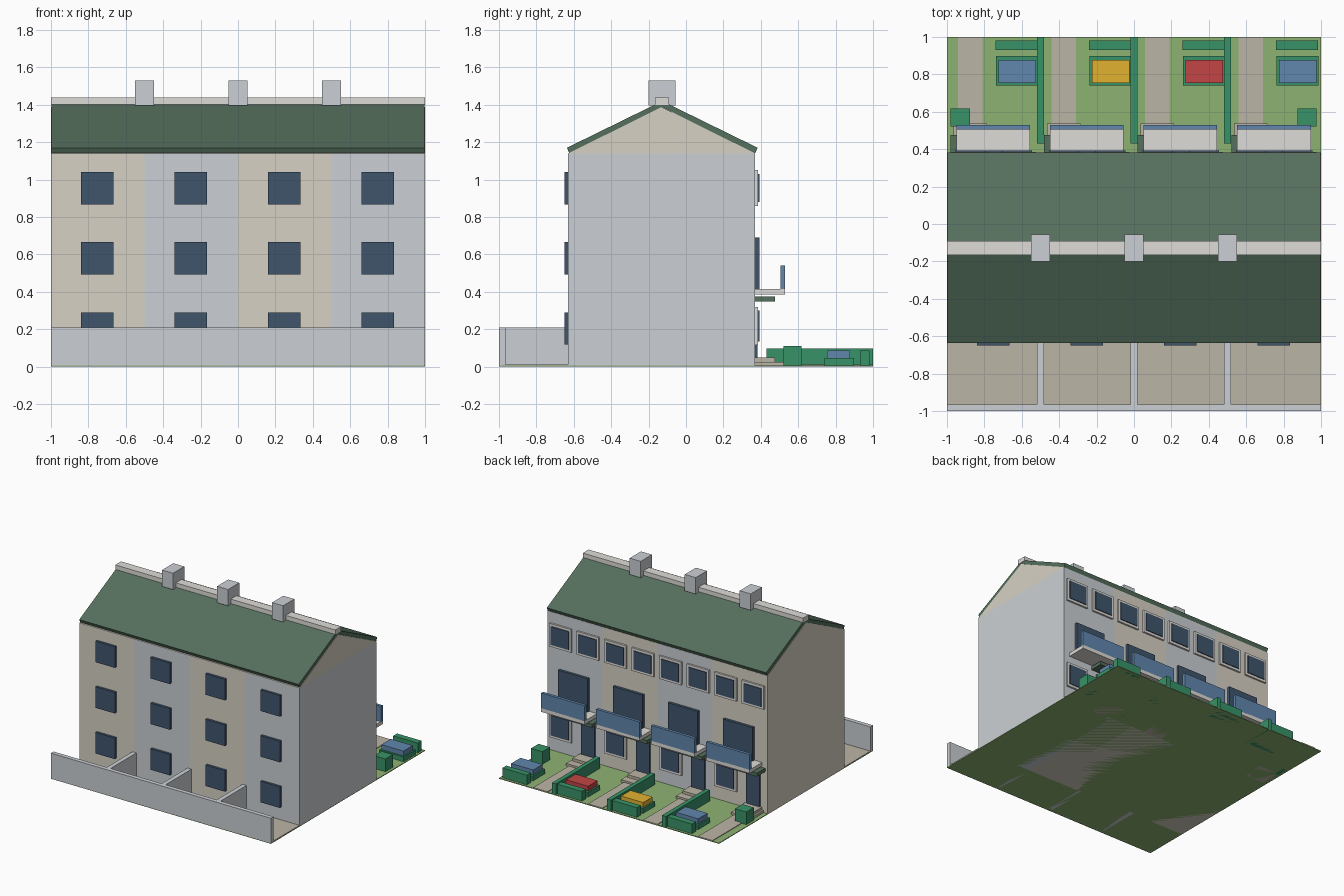
import bpy

if "Cube" in bpy.data.objects:
    bpy.data.objects.remove(bpy.data.objects["Cube"])

MATS = {}
COLOURS = {
    "cream": (0.68, 0.64, 0.55), "pale_grey": (0.60, 0.63, 0.66), "trim": (0.74, 0.72, 0.69),
    "slate_green": (0.09, 0.16, 0.11), "dark_glass": (0.05, 0.09, 0.15), "blue": (0.12, 0.24, 0.42),
    "paving": (0.50, 0.46, 0.38), "grass": (0.27, 0.45, 0.17), "hedge": (0.04, 0.29, 0.14),
    "yellow": (0.75, 0.45, 0.03), "red": (0.55, 0.06, 0.06),
}


def paint(ob, colour):
    if colour not in MATS:
        m = bpy.data.materials.new(colour)
        m.diffuse_color = (*COLOURS[colour], 1)
        m.use_nodes = True
        m.node_tree.nodes["Principled BSDF"].inputs["Base Color"].default_value = m.diffuse_color
        MATS[colour] = m
    ob.data.materials.append(MATS[colour])
    return ob


def box(name, x0, x1, y0, y1, z0, z1, colour):
    bpy.ops.mesh.primitive_cube_add(size=1, location=((x0 + x1) / 2, (y0 + y1) / 2, (z0 + z1) / 2))
    ob = bpy.context.object
    ob.name = name
    ob.scale = (x1 - x0, y1 - y0, z1 - z0)
    bpy.ops.object.transform_apply(location=False, rotation=False, scale=True)
    return paint(ob, colour)


def prism(name, profile, x0, x1, colour):
    """Extrude a (y, z) profile along x."""
    n = len(profile)
    verts = [(x, y, z) for x in (x0, x1) for y, z in profile]
    faces = [tuple(range(n - 1, -1, -1)), tuple(range(n, 2 * n))]
    faces += [(i, (i + 1) % n, (i + 1) % n + n, i + n) for i in range(n)]
    me = bpy.data.meshes.new(name)
    me.from_pydata(verts, [], faces)
    ob = bpy.data.objects.new(name, me)
    bpy.context.collection.objects.link(ob)
    return paint(ob, colour)


def framed_window(name, cx, z0, z1):
    """Rear window: pale surround with dark pane standing just proud of it."""
    box(name + "_frame", cx - 0.10, cx + 0.10, 0.36, 0.385, z0, z1, "trim")
    box(name + "_pane", cx - 0.08, cx + 0.08, 0.37, 0.392, z0 + 0.02, z1 - 0.02, "dark_glass")


FRONT, BACK, RIDGE = -0.63, 0.37, -0.13

# Ground
box("lawn_base", -1, 1, -1, 1, 0, 0.006, "grass")
box("yard_paving", -1, 1, -0.98, FRONT, 0.004, 0.011, "paving")

# Front yard walls
box("yard_front_wall", -1, 1, -1, -0.965, 0, 0.21, "pale_grey")
for x in (-0.5, 0, 0.5):
    box("yard_divider", x - 0.018, x + 0.018, -0.97, FRONT + 0.01, 0, 0.21, "pale_grey")

# Roof, gables, ridge cap and chimneys
prism("gable_attic", [(FRONT, 1.14), (BACK, 1.14), (RIDGE, 1.388)], -1, 1, "cream")
for side, name in ((-1, "front_roof_slope"), (1, "back_roof_slope")):
    pts = [(0, 1.388), (0.496, 1.14), (0.51, 1.17), (0, 1.42)]
    pts = [(RIDGE + 0.003 + side * y, z) for y, z in pts]
    prism(name, pts if side > 0 else pts[::-1], -0.997, 0.997, "slate_green")
box("ridge_cap", -1, 1, -0.165, -0.09, 1.40, 1.438, "trim")
for x in (-0.5, 0, 0.5):
    box("chimney", x - 0.05, x + 0.05, -0.20, -0.055, 1.395, 1.53, "pale_grey")

# Four terraced houses, each half a unit wide
beds = ("blue", "yellow", "red", "blue")
for i in range(4):
    x = -1 + 0.5 * i
    box("house_walls", x, x + 0.5, FRONT, BACK, 0, 1.14, ("cream", "pale_grey")[i % 2])

    # Front windows on three floors
    for z in (0.117, 0.492, 0.867):
        box("front_window", x + 0.16, x + 0.335, FRONT - 0.02, FRONT + 0.01, z, z + 0.173, "dark_glass")

    # Rear windows, balcony door and entrance door
    for cx in (0.125, 0.375):
        framed_window("top_window", x + cx, 0.86, 1.05)
    framed_window("ground_window", x + 0.375, 0.115, 0.32)
    box("balcony_door", x + 0.12, x + 0.39, 0.36, 0.392, 0.41, 0.69, "dark_glass")
    box("entrance_door", x + 0.065, x + 0.185, 0.36, 0.383, 0.05, 0.32, "dark_glass")

    # Balcony with glazed parapet, door canopy, steps
    box("balcony_slab", x + 0.05, x + 0.445, 0.365, 0.53, 0.385, 0.415, "trim")
    box("balcony_panel", x + 0.05, x + 0.445, 0.505, 0.53, 0.41, 0.54, "blue")
    box("door_canopy", x + 0.02, x + 0.23, 0.36, 0.477, 0.347, 0.375, "slate_green")
    box("upper_step", x + 0.05, x + 0.20, 0.36, 0.475, 0, 0.048, "paving")
    box("lower_step", x + 0.035, x + 0.215, 0.36, 0.537, 0, 0.026, "paving")

    # Garden path, planter bed and end hedge
    box("garden_path", x + 0.06, x + 0.19, 0.36, 1, 0.004, 0.011, "paving")
    box("planter", x + 0.263, x + 0.487, 0.74, 0.897, 0, 0.045, "hedge")
    box("flower_bed", x + 0.275, x + 0.475, 0.755, 0.877, 0.03, 0.085, beds[i])
    box("end_hedge", x + 0.26, x + 0.483, 0.93, 0.98, 0, 0.086, "hedge")

# Hedges between gardens and corner shrubs
for x in (-0.5, 0, 0.5):
    box("divider_hedge", x - 0.018, x + 0.018, 0.43, 1, 0, 0.096, "hedge")
for x in (-0.98, 0.873):
    box("corner_shrub", x, x + 0.103, 0.52, 0.617, 0, 0.11, "hedge")
